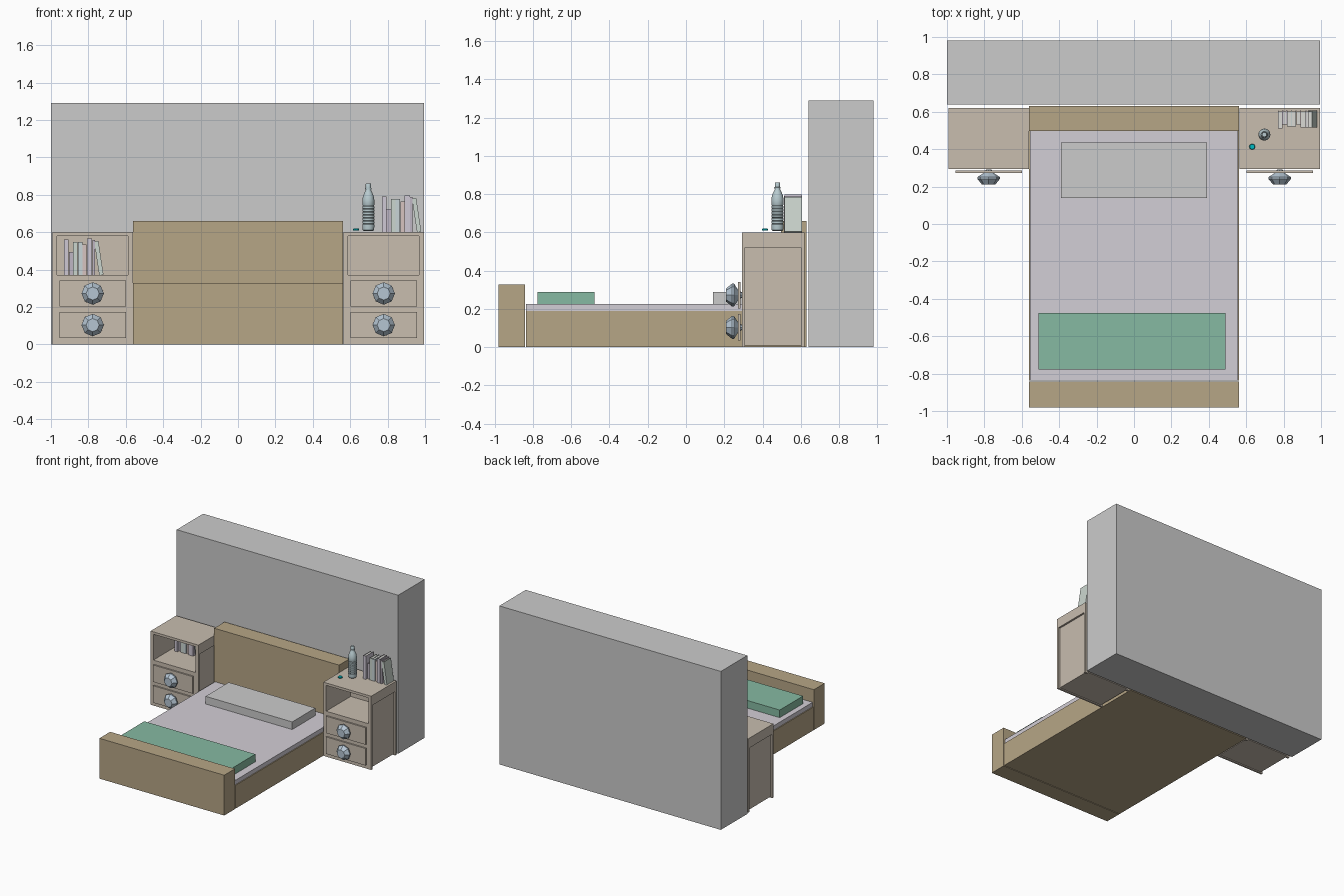
import bpy, bmesh, math
from mathutils import Matrix, Vector

if "Cube" in bpy.data.objects:
    bpy.data.objects.remove(bpy.data.objects["Cube"])


def mat(name, r, g, b):
    m = bpy.data.materials.new(name)
    m.diffuse_color = (r, g, b, 1)
    m.use_nodes = True
    m.node_tree.nodes["Principled BSDF"].inputs["Base Color"].default_value = m.diffuse_color
    return m


WOOD = mat("bed_wood", 0.47, 0.38, 0.24)
PALE = mat("nightstand_wood", 0.58, 0.51, 0.43)
SHEET = mat("sheet", 0.65, 0.62, 0.67)
GREEN = mat("blanket_green", 0.24, 0.49, 0.36)
STEEL = mat("knob_blue", 0.46, 0.56, 0.65)
GLASS = mat("bottle_blue", 0.48, 0.60, 0.63)
TEAL = mat("lid_teal", 0.0, 0.5, 0.55)
COVERS = [mat("cover_lilac", 0.62, 0.58, 0.66), mat("cover_plum", 0.52, 0.47, 0.55),
          mat("cover_mint", 0.60, 0.67, 0.62), mat("cover_sky", 0.58, 0.66, 0.68),
          mat("cover_rose", 0.68, 0.55, 0.53)]
PAGES = mat("pages", 0.70, 0.70, 0.66)


def finish(name, bm, *mats):
    bmesh.ops.recalc_face_normals(bm, faces=bm.faces)
    me = bpy.data.meshes.new(name)
    bm.to_mesh(me)
    bm.free()
    ob = bpy.data.objects.new(name, me)
    bpy.context.collection.objects.link(ob)
    for m in mats:
        if m:
            me.materials.append(m)
    return ob


def add_box(bm, x0, x1, y0, y1, z0, z1, index=0):
    mx = Matrix.Translation(((x0 + x1) / 2, (y0 + y1) / 2, (z0 + z1) / 2))
    mx = mx @ Matrix.Diagonal((x1 - x0, y1 - y0, z1 - z0, 1))
    verts = bmesh.ops.create_cube(bm, size=1, matrix=mx)["verts"]
    for f in {f for v in verts for f in v.link_faces}:
        f.material_index = index


def box(name, m, *dims):
    bm = bmesh.new()
    add_box(bm, *dims)
    return finish(name, bm, m)


def lathe(name, m, profile, centre, sides, axis="Z"):
    """Closed solid turned from (radius, height) points."""
    bm = bmesh.new()
    rot = Matrix.Rotation(-math.pi / 2, 4, "X") if axis == "Y" else Matrix()
    rings = []
    for r, h in profile:
        rings.append([bm.verts.new(rot @ Vector((r * math.cos(a), r * math.sin(a), h)))
                      for a in (2 * math.pi * i / sides for i in range(sides))])
    for lo, hi in zip(rings, rings[1:]):
        for i in range(sides):
            j = (i + 1) % sides
            bm.faces.new((lo[i], lo[j], hi[j], hi[i]))
    bm.faces.new(rings[0])
    bm.faces.new(rings[-1])
    ob = finish(name, bm, m)
    ob.location = centre
    return ob


def smooth(ob):
    bpy.ops.object.select_all(action="DESELECT")
    ob.select_set(True)
    bpy.context.view_layer.objects.active = ob
    bpy.ops.object.shade_smooth_by_angle(angle=math.radians(40))


# Wall and bed
box("wall", None, -1.0, 0.995, 0.64, 0.98, 0, 1.29)
box("headboard", WOOD, -0.562, 0.562, 0.497, 0.63, 0, 0.66)
box("footboard", WOOD, -0.562, 0.562, -0.98, -0.842, 0, 0.328)
box("bed_frame", WOOD, -0.562, 0.562, -0.836, 0.497, 0, 0.19)
box("mattress", SHEET, -0.555, 0.555, -0.836, 0.497, 0.19, 0.226)
box("pillow", None, -0.39, 0.39, 0.14, 0.437, 0.22, 0.288)
box("folded_blanket", GREEN, -0.51, 0.49, -0.777, -0.477, 0.22, 0.288)


# Nightstand: framed carcass, open shelf above two knobbed drawers
def nightstand(side, cx):
    bm = bmesh.new()
    w, y0, y1 = 0.215, 0.293, 0.62
    add_box(bm, cx - w, cx + w, y0, y1, 0.58, 0.60)
    add_box(bm, cx - 0.2, cx + 0.2, y0, y1, 0.008, 0.37)
    add_box(bm, cx - 0.2, cx + 0.2, y1 - 0.012, y1, 0.37, 0.58)
    for s in (-1, 1):
        xs = sorted((cx + s * 0.19, cx + s * 0.2))
        add_box(bm, *xs, y0, y1, 0.37, 0.58)
        xs = sorted((cx + s * 0.19, cx + s * w))
        add_box(bm, *xs, y0, y0 + 0.015, 0, 0.58)
        add_box(bm, *xs, y1 - 0.018, y1, 0, 0.58)
        add_box(bm, *xs, y0 + 0.015, y1 - 0.018, 0.52, 0.58)
    add_box(bm, cx - 0.19, cx + 0.19, y0, y0 + 0.015, 0, 0.008)
    finish(side + "_nightstand", bm, PALE)
    knob = [(0.035, -0.037), (0.06, -0.006), (0.06, 0.004), (0.026, 0.026), (0.014, 0.045)]
    for level, z in (("lower", 0.103), ("upper", 0.272)):
        box(f"{side}_{level}_drawer_front", PALE, cx - 0.178, cx + 0.178,
            0.273, 0.285, z - 0.069, z + 0.069)
        lathe(f"{side}_{level}_drawer_knob", STEEL, knob, (cx, 0.247, z), 8, "Y")


nightstand("left", -0.777)
nightstand("right", 0.779)


# Row of books: hard covers and spine around a page block, last one leaning
def book(name, x, z, width, depth, height, cover, lean=0):
    bm = bmesh.new()
    t = 0.003
    add_box(bm, 0, t, 0, depth, 0, height)
    add_box(bm, width - t, width, 0, depth, 0, height)
    add_box(bm, t, width - t, 0, t, 0, height)
    add_box(bm, t, width - t, t, depth - 0.005, 0.004, height - 0.004, 1)
    ob = finish(name, bm, cover, PAGES)
    ob.location = (x, 0.606 - depth, z)
    ob.rotation_euler.y = lean


ROW = [(0.026, 0.095, 0.19, 0), (0.023, 0.075, 0.125, 1), (0.025, 0.085, 0.178, 2),
       (0.025, 0.085, 0.178, 3), (0.023, 0.078, 0.165, 4), (0.029, 0.09, 0.197, 0),
       (0.015, 0.09, 0.188, 1)]
for row, x, z in (("shelf", -0.93, 0.37), ("top", 0.769, 0.60)):
    for i, (w, d, h, c) in enumerate(ROW):
        book(f"{row}_book_{i + 1}", x, z, w - 0.001, d, h, COVERS[c])
        x += w
    book(f"{row}_leaning_book", x + 0.022, z, 0.023, 0.09, 0.182, COVERS[2], -0.15)

# Ribbed bottle with cap, and a loose lid beside it
ribs = [(r, 0.025 + 0.016 * i + dz) for i in range(7)
        for r, dz in ((0.032, 0), (0.032, 0.010), (0.029, 0.013))]
profile = [(0.024, 0), (0.030, 0.005)] + ribs + [
    (0.032, 0.14), (0.032, 0.165), (0.029, 0.185), (0.021, 0.205), (0.014, 0.218), (0.013, 0.225)]
smooth(lathe("bottle", GLASS, profile, (0.697, 0.478, 0.606), 24))
smooth(lathe("bottle_cap", GLASS, [(0.017, 0), (0.017, 0.006), (0.014, 0.007), (0.014, 0.028),
                                   (0.012, 0.031)], (0.697, 0.478, 0.829), 24))
lathe("loose_lid", TEAL, [(0.016, 0), (0.016, 0.008), (0.013, 0.011)], (0.632, 0.413, 0.609), 10)
